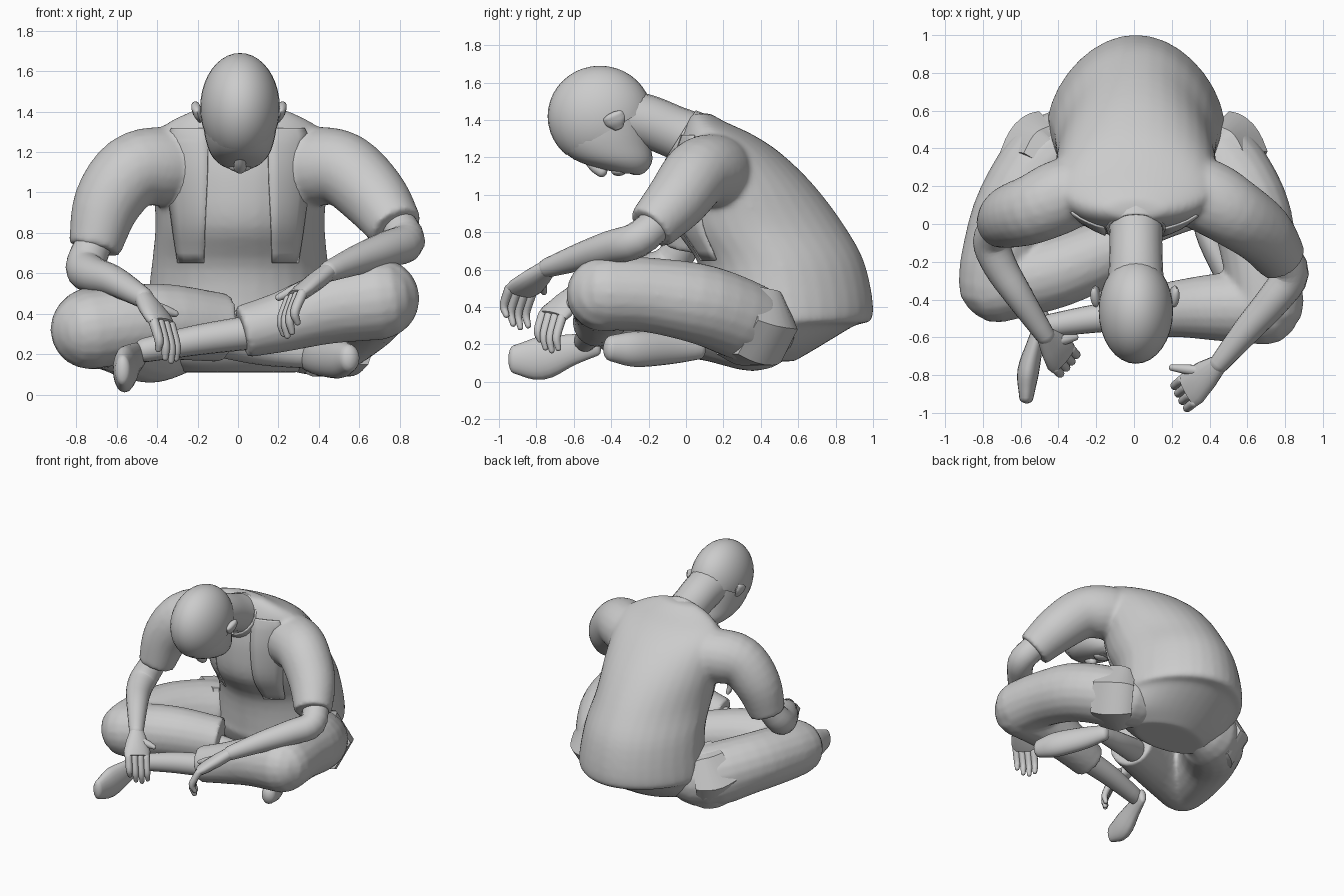
import bpy, bmesh, math
from mathutils import Vector
from mathutils.bvhtree import BVHTree

cube = bpy.data.objects.get("Cube")
if cube:
    bpy.data.objects.remove(cube)

GREY = (0.6, 0.6, 0.6, 1)
clay = bpy.data.materials.new("plain grey")
clay.use_nodes = True
clay.diffuse_color = GREY
clay.node_tree.nodes["Principled BSDF"].inputs["Base Color"].default_value = GREY
X, Y, Z = Vector((1, 0, 0)), Vector((0, 1, 0)), Vector((0, 0, 1))


def finish(name, bm, angle=50):
    bmesh.ops.recalc_face_normals(bm, faces=bm.faces)
    mesh = bpy.data.meshes.new(name)
    bm.to_mesh(mesh)
    bm.free()
    mesh.materials.append(clay)
    mesh.shade_smooth()
    mesh.set_sharp_from_angle(angle=math.radians(angle))
    obj = bpy.data.objects.new(name, mesh)
    bpy.context.collection.objects.link(obj)
    return obj


def blend(name, parts, rounds):
    """Melt closed parts into one continuous skin."""
    bm = bmesh.new()
    for part in parts:
        bm.from_mesh(part.data)
        bpy.data.objects.remove(part)
    obj = finish(name, bm)
    remesh = obj.modifiers.new("melt", "REMESH")
    remesh.mode = "VOXEL"
    remesh.voxel_size = 0.016
    remesh.use_smooth_shade = True
    soften = obj.modifiers.new("soften", "SMOOTH")
    soften.factor = 0.5
    soften.iterations = rounds
    return obj


def spline(rows, steps=4):
    """Smooth curve through rows of numbers."""
    rows = [Vector(r) for r in rows]
    out = []
    for i in range(len(rows) - 1):
        a, b = rows[i], rows[i + 1]
        before = rows[i - 1] if i else a * 2 - b
        after = rows[i + 2] if i + 2 < len(rows) else b * 2 - a
        for k in range(steps):
            t = k / steps
            out.append(0.5 * (a * 2 + (b - before) * t
                       + (before * 2 - a * 5 + b * 4 - after) * t * t
                       + (a * 3 - before - b * 3 + after) * t ** 3))
    return out + [rows[-1]]


def skin(rings, cap=True):
    """Bridge rings of points into one surface."""
    bm = bmesh.new()
    loops = [[bm.verts.new(p) for p in ring] for ring in rings]
    n = len(loops[0])
    for a, b in zip(loops, loops[1:]):
        for i in range(n):
            j = (i + 1) % n
            bm.faces.new((a[i], a[j], b[j], b[i]))
    if cap:
        bm.faces.new(loops[0])
        bm.faces.new(loops[-1])
    return bm


def oval(c, u, v, ru, rv, n, pinch=0):
    """Ellipse, narrowed towards +v by pinch."""
    return [c + u * ru * math.cos(a) * (1 - pinch * max(0, math.sin(a))) + v * rv * math.sin(a)
            for a in (2 * math.pi * i / n for i in range(n))]


def tube(name, path, wide=1, tall=1, up=Z, ends=(True, True), n=20, dome=0.9, cap=True):
    """Limb along x, y, z, radius points; ends marks the rounded ends."""
    pts = spline(path)
    pos = [Vector(p[:3]) for p in pts]
    frames = []
    for i, p in enumerate(pts):
        t = (pos[min(i + 1, len(pos) - 1)] - pos[max(i - 1, 0)]).normalized()
        frames.append((pos[i], t, p[3]))
    tips = [math.radians(a) for a in (25, 50, 72, 86)]

    def round_end(frame, sign):
        c, t, r = frame
        return [(c + t * sign * dome * r * min(wide, tall) * math.sin(a), t, r * math.cos(a)) for a in tips]
    if ends[0]:
        frames = round_end(frames[0], -1)[::-1] + frames
    if ends[1]:
        frames += round_end(frames[-1], 1)
    rings = []
    for c, t, r in frames:
        u = up.cross(t).normalized()
        rings.append(oval(c, u, t.cross(u), r * wide, r * tall, n))
    return finish(name, skin(rings, cap))


def stack(levels, pinch=0, n=32, x=0.01):
    """Body from levels: height, front y, back y, half width."""
    return skin([oval(Vector((x, (f + b) / 2, z)), X, Y, w, (b - f) / 2, n, pinch)
                 for z, f, b, w in spline(levels)])


def ellipsoid(name, c, r, cut=None):
    bm = bmesh.new()
    bmesh.ops.create_uvsphere(bm, u_segments=32, v_segments=20, radius=1)
    for v in bm.verts:
        v.co = Vector(c) + Vector([a * b for a, b in zip(v.co, r)])
    if cut:
        bmesh.ops.bisect_plane(bm, geom=bm.verts[:] + bm.edges[:] + bm.faces[:],
                               plane_co=cut[0], plane_no=cut[1], clear_inner=True)
        bmesh.ops.holes_fill(bm, edges=[e for e in bm.edges if e.is_boundary])
    return finish(name, bm)


# Shirt with short sleeves, and seat
body = stack([(0.11, 0.24, 0.58, 0.3), (0.18, 0.16, 0.7, 0.42), (0.3, 0.1, 0.9, 0.46),
              (0.35, 0.1, 1.0, 0.47), (0.62, 0.07, 0.96, 0.44), (0.83, -0.06, 0.85, 0.42),
              (1.05, -0.08, 0.685, 0.43), (1.22, -0.06, 0.51, 0.43), (1.32, -0.03, 0.36, 0.39),
              (1.39, 0, 0.21, 0.27), (1.435, 0.03, 0.13, 0.15)], pinch=0.14)
surface = BVHTree.FromBMesh(body)
left_sleeve = tube("left_sleeve", [(0.2, 0.22, 1.12, 0.17), (0.38, 0.15, 1.13, 0.195), (0.53, 0.06, 1.11, 0.185),
                                   (0.68, -0.05, 0.97, 0.168), (0.785, -0.19, 0.82, 0.135)], up=Y, ends=(True, False))
right_sleeve = tube("right_sleeve", [(-0.2, 0.22, 1.12, 0.17), (-0.38, 0.15, 1.13, 0.195), (-0.53, 0.08, 1.1, 0.185),
                                     (-0.65, 0.04, 0.94, 0.168), (-0.71, 0, 0.72, 0.13)], up=Y, ends=(True, False))
blend("shirt", [finish("shirt_body", body), left_sleeve, right_sleeve], 9)

# Open shirt fronts lying on the chest
for side, label in ((1, "left"), (-1, "right")):
    bm = bmesh.new()
    rows = []
    for z, inner, outer in spline([(0.65, 0.17, 0.3), (0.85, 0.165, 0.33), (1.05, 0.155, 0.35),
                                   (1.22, 0.15, 0.33), (1.27, 0.15, 0.35), (1.32, 0.16, 0.33)]):
        row = []
        for k in range(5):
            x = side * (inner + (outer - inner) * k / 4)
            hit = surface.ray_cast(Vector((x, -2, z)), Y)[0]
            row.append(bm.verts.new((x, (hit.y if hit else 0.1) - 0.012, z)))
        rows.append(row)
    for a, b in zip(rows, rows[1:]):
        for k in range(4):
            bm.faces.new((a[k], a[k + 1], b[k + 1], b[k]))
    panel = finish(label + "_shirt_front", bm)
    panel.modifiers.new("thickness", "SOLIDIFY").thickness = 0.009

# Neck, collar and head
tube("neck", [(0.01, 0.1, 1.27, 0.15), (0.01, -0.06, 1.335, 0.14), (0.01, -0.2, 1.39, 0.142),
              (0.01, -0.34, 1.42, 0.15)])
collar = tube("collar", [(0.01, 0.05, 1.27, 0.175), (0.01, 0.01, 1.295, 0.165), (0.01, -0.03, 1.32, 0.155)],
              ends=(False, False), cap=False)
collar.modifiers.new("thickness", "SOLIDIFY").thickness = 0.012
ellipsoid("hair", (0.01, -0.46, 1.42), (0.197, 0.28, 0.27),
          cut=((0, -0.66, 1.2), (0, -0.5, 0.87)))
finish("face", stack([(1.115, -0.34, -0.24, 0.05), (1.14, -0.46, -0.2, 0.1), (1.19, -0.6, -0.18, 0.145),
                      (1.27, -0.68, -0.19, 0.172), (1.36, -0.7, -0.2, 0.184), (1.45, -0.7, -0.21, 0.185)]), 60)
tube("nose", [(0.01, -0.53, 1.19, 0.02), (0.01, -0.49, 1.15, 0.028), (0.01, -0.45, 1.125, 0.032)])
ellipsoid("lips", (0.01, -0.36, 1.125), (0.055, 0.04, 0.024))
ellipsoid("chin", (0.01, -0.265, 1.15), (0.07, 0.06, 0.045))
for side, label in ((1, "left"), (-1, "right")):
    x = 0.005 + side * 0.195
    tube(label + "_ear", [(x, -0.36, 1.36, 0.03), (x + side * 0.01, -0.375, 1.39, 0.055),
                          (x + side * 0.018, -0.39, 1.42, 0.058)], wide=0.4, up=Y, n=12)

# Bare forearms
tube("left_forearm", [(0.76, -0.12, 0.88, 0.09), (0.83, -0.26, 0.76, 0.096), (0.74, -0.4, 0.72, 0.09),
                      (0.6, -0.56, 0.67, 0.075), (0.45, -0.74, 0.61, 0.052)])
tube("right_forearm", [(-0.71, 0, 0.76, 0.09), (-0.755, -0.09, 0.63, 0.098), (-0.71, -0.22, 0.59, 0.09),
                       (-0.61, -0.38, 0.56, 0.075), (-0.47, -0.59, 0.48, 0.052)])


def hand(label, wrist, first, last, drop, thumb):
    """Drooping hand with knuckles running from first to last."""
    wrist, first, last, drop, thumb = map(Vector, (wrist, first, last, drop, thumb))
    mid = (first + last) / 2
    along = (last - first).normalized()
    across = along.cross(mid - wrist).normalized()
    rings = []
    for c, w, d in ((wrist, 0.05, 0.045), (wrist.lerp(mid, 0.4), 0.08, 0.047),
                    (wrist.lerp(mid, 0.8), 0.1, 0.042), (mid, 0.095, 0.034)):
        rings.append(oval(c, along, across, w, d, 16))
    finish(label + "_palm", skin(rings), 60)
    for i, length in enumerate((0.75, 0.95, 1, 0.9)):
        base = first.lerp(last, 0.04 + 0.92 * i / 3)
        bend = base + drop * length * 0.5 + (mid - wrist) * 0.15
        tip = base + drop * length
        tube(f"{label}_finger_{i + 1}", [(*base, 0.026), (*bend, 0.023), (*tip, 0.016)], up=Y, n=10)
    root = wrist.lerp(mid, 0.3)
    tube(label + "_thumb", [(*root, 0.03), (*root.lerp(thumb, 0.6), 0.027), (*thumb, 0.017)], up=Y, n=10)


hand("left", (0.45, -0.74, 0.61), (0.32, -0.95, 0.5), (0.25, -0.82, 0.47), (-0.03, -0.02, -0.19), (0.2, -0.76, 0.48))
hand("right", (-0.47, -0.59, 0.48), (-0.42, -0.77, 0.36), (-0.33, -0.66, 0.34), (0.03, -0.02, -0.18), (-0.31, -0.6, 0.4))

# Trousers: thighs into round knees, then folded shins with open hems
left_thigh = tube("left_thigh", [(0.2, 0.42, 0.28, 0.15), (0.42, 0.37, 0.3, 0.21), (0.6, 0.1, 0.41, 0.215),
                                 (0.67, -0.2, 0.465, 0.2), (0.7, -0.43, 0.475, 0.2)])
left_shin = tube("left_shin", [(0.7, -0.44, 0.47, 0.2), (0.45, -0.44, 0.43, 0.18),
                               (0.22, -0.45, 0.36, 0.15), (0.02, -0.48, 0.31, 0.13)], ends=(True, False))
blend("left_trouser_leg", [left_thigh, left_shin], 4)
right_thigh = tube("right_thigh", [(-0.2, 0.42, 0.28, 0.15), (-0.42, 0.37, 0.28, 0.225), (-0.62, 0.1, 0.33, 0.215),
                                   (-0.71, -0.18, 0.33, 0.205), (-0.735, -0.33, 0.32, 0.195)])
right_shin = tube("right_shin", [(-0.735, -0.33, 0.32, 0.195), (-0.4, -0.25, 0.36, 0.19),
                                 (-0.07, -0.12, 0.33, 0.17)], ends=(True, False))
blend("right_trouser_leg", [right_thigh, right_shin], 4)

# Stiff wedge-shaped folds at the hips
for side, label in ((1, "left"), (-1, "right")):
    tube(label + "_hip_fold", [(side * 0.38, 0.44, 0.28, 0.2), (side * 0.45, 0.38, 0.29, 0.235),
                               (side * 0.52, 0.27, 0.33, 0.22)], ends=(False, False), n=6)

# Bare ankles and feet
tube("left_ankle", [(0.08, -0.47, 0.31, 0.085), (-0.2, -0.5, 0.27, 0.075), (-0.46, -0.54, 0.22, 0.06)])
tube("right_ankle", [(-0.12, -0.12, 0.28, 0.09), (0.12, -0.02, 0.22, 0.075), (0.33, 0.04, 0.19, 0.06)])
tube("left_foot", [(-0.48, -0.48, 0.2, 0.06), (-0.52, -0.62, 0.17, 0.085), (-0.56, -0.78, 0.125, 0.115),
                   (-0.57, -0.92, 0.12, 0.075)], wide=0.5, dome=0.8)
tube("right_foot", [(0.34, 0.07, 0.18, 0.06), (0.4, -0.08, 0.18, 0.085), (0.5, -0.27, 0.175, 0.095),
                    (0.55, -0.4, 0.18, 0.07)], wide=0.75, dome=0.8)
